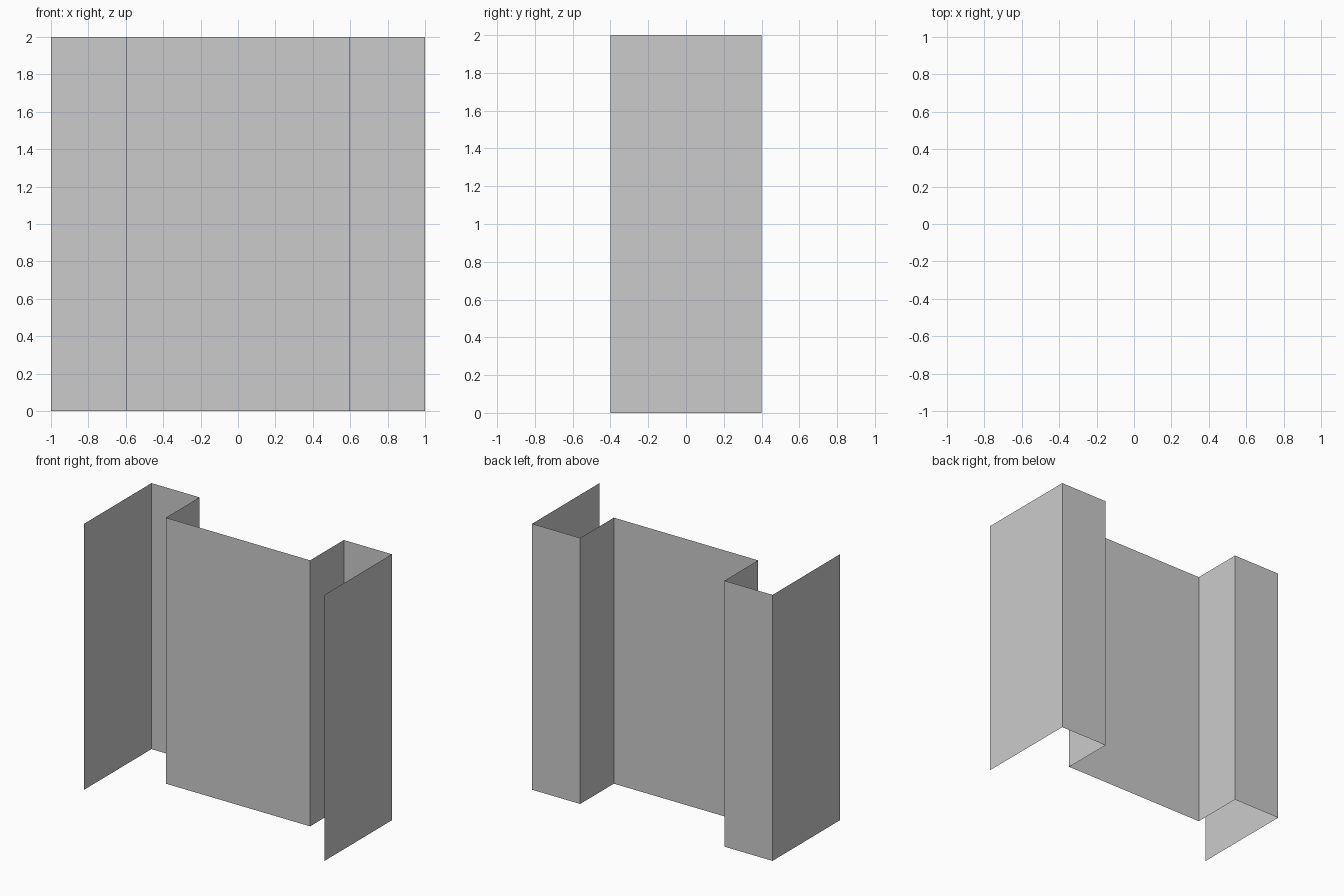
import bpy, bmesh

if "Cube" in bpy.data.objects:
    bpy.data.objects.remove(bpy.data.objects["Cube"])

HEIGHT = 2.0

# Right half of the folded profile (x, y), mirrored for the left half
half = [(0.6, 0.0), (0.6, 0.4), (1.0, 0.4), (1.0, -0.4)]
profile = [(-x, y) for x, y in reversed(half)] + half

# Folded sheet: open profile extruded straight up, no thickness
bm = bmesh.new()
verts = [bm.verts.new((x, y, 0)) for x, y in profile]
edges = [bm.edges.new(pair) for pair in zip(verts, verts[1:])]
result = bmesh.ops.extrude_edge_only(bm, edges=edges)
top = [g for g in result["geom"] if isinstance(g, bmesh.types.BMVert)]
bmesh.ops.translate(bm, verts=top, vec=(0, 0, HEIGHT))

# Centre panel faces the front
bm.normal_update()
if min(bm.faces, key=lambda f: abs(f.calc_center_median().x)).normal.y > 0:
    bmesh.ops.reverse_faces(bm, faces=bm.faces[:])

mesh = bpy.data.meshes.new("folded_panel")
bm.to_mesh(mesh)
bm.free()
panel = bpy.data.objects.new("folded_panel", mesh)
bpy.context.collection.objects.link(panel)
